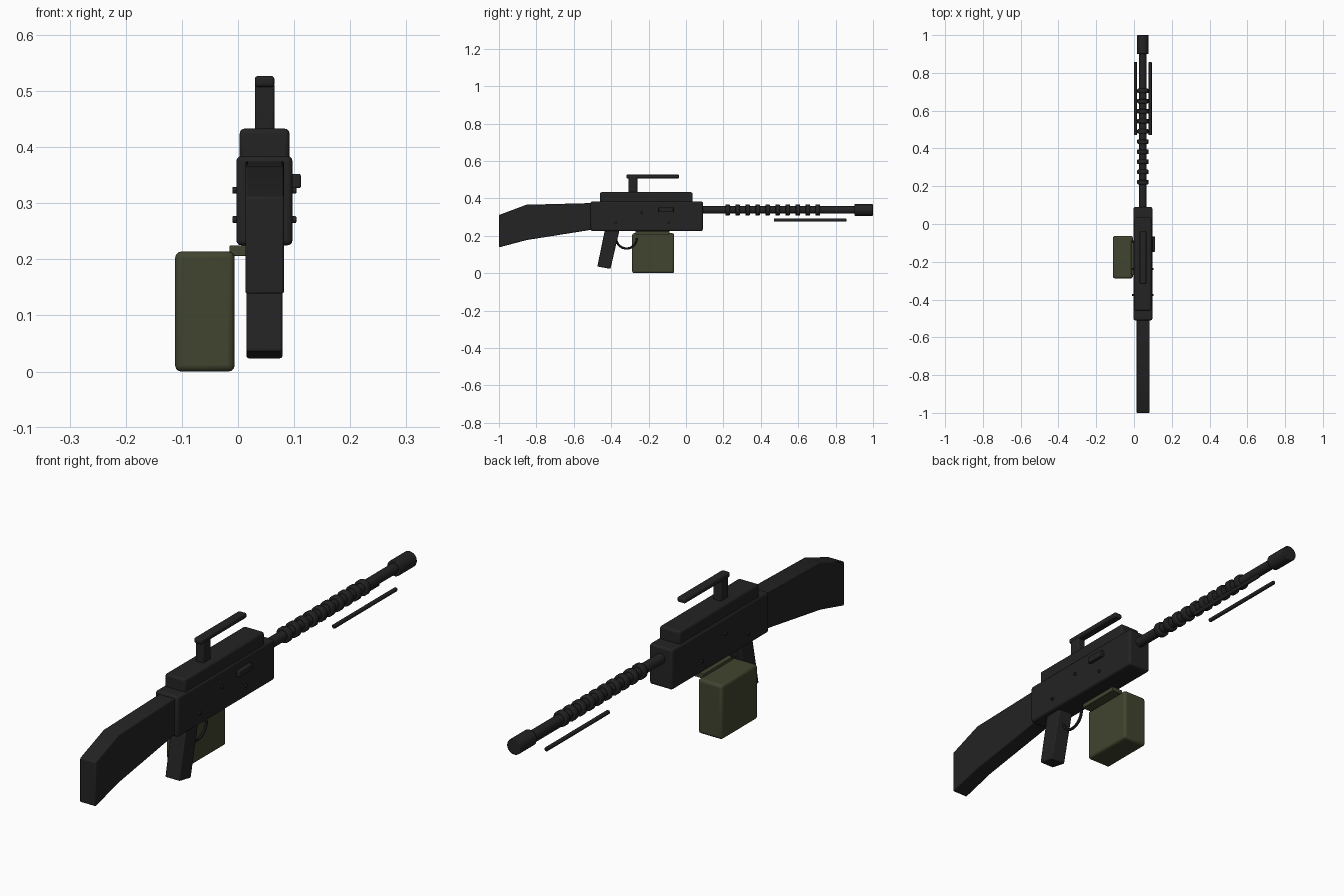
import bpy, bmesh, math
from mathutils import Matrix, Vector

if "Cube" in bpy.data.objects:
    bpy.data.objects.remove(bpy.data.objects["Cube"])

CX = 0.047      # centre line of the gun
BZ = 0.338      # barrel height


def material(name, rgb):
    m = bpy.data.materials.new(name)
    m.diffuse_color = (*rgb, 1)
    m.use_nodes = True
    m.node_tree.nodes["Principled BSDF"].inputs["Base Color"].default_value = m.diffuse_color
    return m


BLACK = material("gunmetal_black", (0.017, 0.017, 0.017))
OLIVE = material("olive_green", (0.053, 0.058, 0.029))


def finish(name, bm, mat, bevel=0.0, segments=3):
    bmesh.ops.recalc_face_normals(bm, faces=bm.faces)
    me = bpy.data.meshes.new(name)
    bm.to_mesh(me)
    bm.free()
    ob = bpy.data.objects.new(name, me)
    bpy.context.collection.objects.link(ob)
    me.materials.append(mat)
    if bevel:
        mod = ob.modifiers.new("bevel", "BEVEL")
        mod.width, mod.segments = bevel, segments
        mod.limit_method, mod.angle_limit = "ANGLE", math.radians(30)
    bpy.ops.object.select_all(action="DESELECT")
    ob.select_set(True)
    bpy.context.view_layer.objects.active = ob
    bpy.ops.object.shade_smooth_by_angle(angle=math.radians(35))
    return ob


def box(name, lo, hi, mat=BLACK, bevel=0.008):
    bm = bmesh.new()
    bmesh.ops.create_cube(bm, size=1)
    lo, hi = Vector(lo), Vector(hi)
    for v in bm.verts:
        v.co = (lo + hi) / 2 + v.co * (hi - lo)
    return finish(name, bm, mat, bevel)


def profile(name, pts, x0, x1, bevel):
    """Side outline (y, z) extruded across x."""
    bm = bmesh.new()
    face = bm.faces.new([bm.verts.new((x0, y, z)) for y, z in pts])
    new = bmesh.ops.extrude_face_region(bm, geom=[face])["geom"]
    for v in new:
        if isinstance(v, bmesh.types.BMVert):
            v.co.x = x1
    return finish(name, bm, BLACK, bevel, 2)


def rod(name, a, b, r, bevel=0.0, sides=24):
    """Cylinder from point a to point b."""
    a, b = Vector(a), Vector(b)
    rot = (b - a).to_track_quat("Z", "Y").to_matrix().to_4x4()
    bm = bmesh.new()
    bmesh.ops.create_cone(bm, cap_ends=True, segments=sides, radius1=r, radius2=r,
                          depth=(b - a).length,
                          matrix=Matrix.Translation((a + b) / 2) @ rot)
    return finish(name, bm, BLACK, bevel, 2)


# receiver body and feed cover
box("receiver", (-0.003, -0.51, 0.225), (0.097, 0.09, 0.384), bevel=0.009)
box("feed_cover", (0.003, -0.46, 0.375), (0.092, 0.035, 0.433), bevel=0.009)

# carrying handle
box("handle_post", (0.030, -0.308, 0.42), (0.065, -0.26, 0.514), bevel=0.005)
box("handle_bar", (0.030, -0.318, 0.507), (0.065, -0.037, 0.527), bevel=0.006)

# shoulder stock and pistol grip
profile("stock", [(-0.50, 0.375), (-0.853, 0.366), (-1.0, 0.311), (-1.0, 0.138),
                  (-0.853, 0.177), (-0.50, 0.233)], 0.013, 0.082, 0.004)
profile("pistol_grip", [(-0.43, 0.25), (-0.351, 0.25), (-0.404, 0.023),
                        (-0.474, 0.036)], 0.015, 0.079, 0.004)

# trigger guard: half ring under the receiver
bm = bmesh.new()
N, K, R, T = 20, 8, 0.055, 0.006
rings = []
for i in range(N + 1):
    a = math.pi + math.pi * i / N
    ring = []
    for k in range(K):
        t = 2 * math.pi * k / K
        rad = R + T * math.cos(t)
        ring.append(bm.verts.new((CX + T * math.sin(t), -0.318 + rad * math.cos(a),
                                  0.187 + rad * math.sin(a))))
    rings.append(ring)
for p, q in zip(rings, rings[1:]):
    for k in range(K):
        bm.faces.new((p[k], p[(k + 1) % K], q[(k + 1) % K], q[k]))
bm.faces.new(rings[0])
bm.faces.new(rings[-1])
finish("trigger_guard", bm, BLACK)

# barrel, cooling rings and muzzle
rod("barrel", (CX, 0.05, BZ), (CX, 0.99, BZ), 0.020)
for i in range(10):
    y = 0.222 + i * 0.0536
    rod(f"barrel_ring_{i + 1}", (CX, y - 0.012, BZ), (CX, y + 0.012, BZ), 0.030, 0.004)
rod("muzzle", (CX, 0.90, BZ), (CX, 1.0, BZ), 0.031, 0.003)

# folded bipod legs
for side, s in (("left", -1), ("right", 1)):
    x = CX + s * 0.039
    rod(f"bipod_leg_{side}", (x, 0.47, 0.284), (x, 0.857, 0.284), 0.008, 0.002, 16)

# charging handle and cross pins
box("charging_handle", (0.09, -0.147, 0.327), (0.112, -0.067, 0.352), bevel=0.003)
for i, (y, z) in enumerate([(-0.238, 0.323), (-0.376, 0.271), (-0.093, 0.271)]):
    rod(f"cross_pin_{i + 1}", (CX - 0.057, y, z), (CX + 0.057, y, z), 0.006, 0.002, 12)

# ammunition box and feed strip
box("ammo_box", (-0.112, -0.288, 0.0), (-0.006, -0.063, 0.214), OLIVE, 0.011)
box("feed_strip", (-0.015, -0.27, 0.206), (0.035, -0.088, 0.2245), OLIVE, 0.002)
